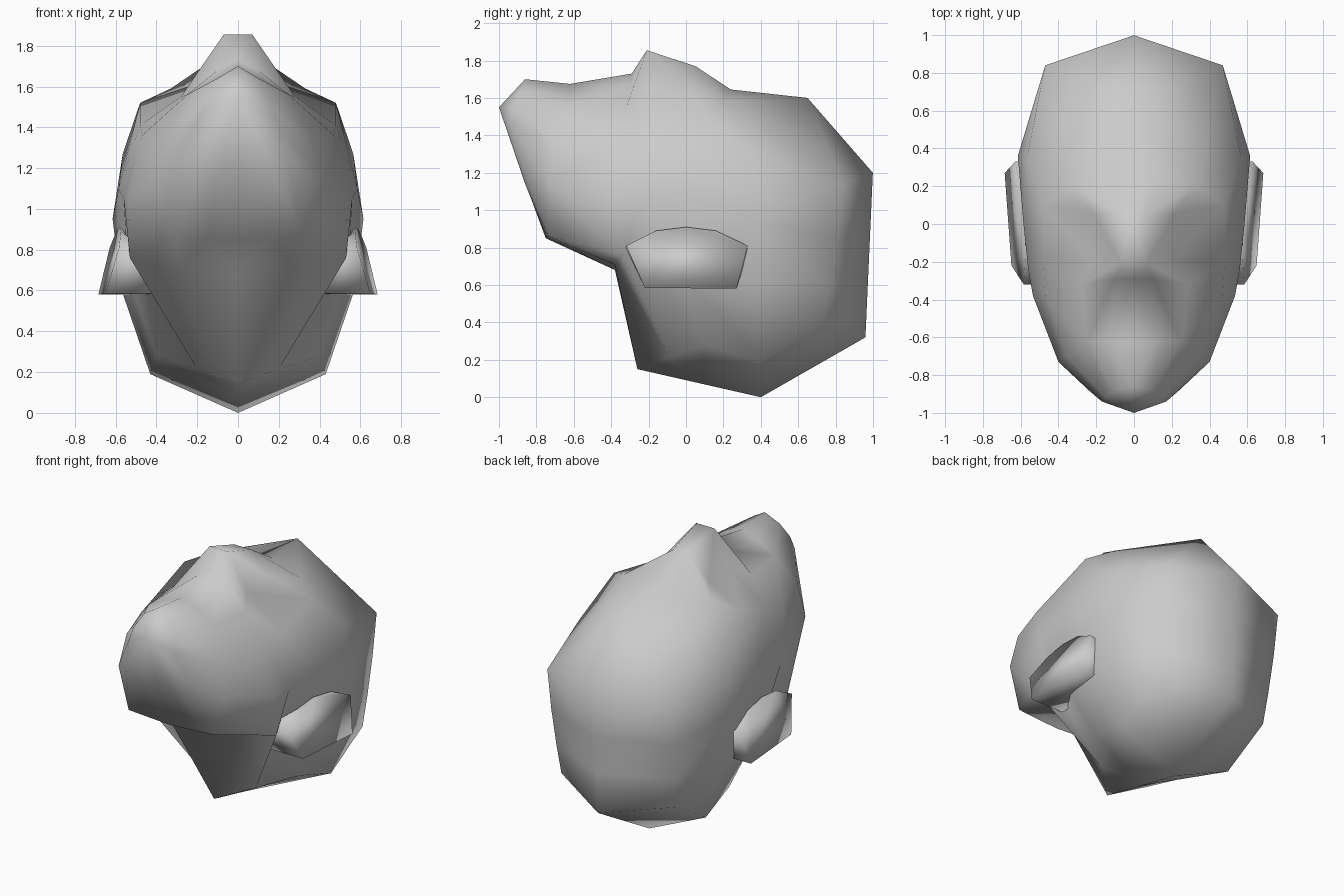
import bpy, bmesh, math
from mathutils import Vector

if "Cube" in bpy.data.objects:
    bpy.data.objects.remove(bpy.data.objects["Cube"], do_unlink=True)

grey = bpy.data.materials.new("plain_grey")
grey.use_nodes = True
colour = (0.6, 0.6, 0.6, 1)
grey.diffuse_color = colour
grey.node_tree.nodes["Principled BSDF"].inputs["Base Color"].default_value = colour
head_centre = Vector((0, 0.1, 0.9))


def finish(bm, name):
    """Clean the mesh, make an object of it and shade it smooth all over."""
    bmesh.ops.remove_doubles(bm, verts=bm.verts[:], dist=0.001)
    bmesh.ops.recalc_face_normals(bm, faces=bm.faces[:])
    mesh = bpy.data.meshes.new(name)
    bm.to_mesh(mesh)
    bm.free()
    mesh.materials.append(grey)
    obj = bpy.data.objects.new(name, mesh)
    bpy.context.collection.objects.link(obj)
    bpy.ops.object.select_all(action="DESELECT")
    obj.select_set(True)
    bpy.context.view_layer.objects.active = obj
    bpy.ops.object.shade_smooth_by_angle(angle=math.pi)


def bulging_patch(bm, a, b, c, d):
    """Split a four-cornered patch along the diagonal that bulges outward."""
    pa, pb, pc, pd = a.co, b.co, c.co, d.co
    normal = (pc - pa).cross(pd - pb)
    if normal.dot(pa + pb + pc + pd - 4 * head_centre) < 0:
        normal.negate()
    if normal.dot(pa + pc - pb - pd) >= 0:
        triangles = (a, b, c), (a, c, d)
    else:
        triangles = (a, b, d), (b, c, d)
    for triangle in triangles:
        bm.faces.new(triangle)


def loft(name, half_rings):
    """Skin the half rings, each given from top to bottom, on both sides."""
    bm = bmesh.new()
    for side in (1, -1):
        rings = [[bm.verts.new((side * x, y, z)) for x, y, z in half] for half in half_rings]
        for front, rear in zip(rings, rings[1:]):
            for i in range(len(front) - 1):
                bulging_patch(bm, front[i], front[i + 1], rear[i + 1], rear[i])
    finish(bm, name)


# Quiff: from the pointed tip back to the brow
quiff = [
    [(0, -1, 1.55)] * 8,
    [(0, -.86, 1.7), (.1, -.88, 1.64), (.15, -.92, 1.55), (.17, -.94, 1.47),
     (.24, -.88, 1.25), (.2, -.86, 1.14), (.1, -.865, 1.16), (0, -.87, 1.19)],
    [(0, -.62, 1.675), (.13, -.62, 1.62), (.25, -.62, 1.56), (.36, -.7, 1.36),
     (.4, -.73, 1.14), (.32, -.735, .86), (.15, -.745, .855), (0, -.75, .85)],
]
# Crown: the tuft on top, the hairline and the face below it
crown = [
    [(0, -.29, 1.73), (.1, -.29, 1.68), (.28, -.32, 1.55), (.47, -.38, 1.36),
     (.535, -.38, 1.05), (.53, -.34, .76), (.28, -.38, .71), (0, -.38, .68)],
    [(0, -.21, 1.855), (.07, -.21, 1.855), (.21, -.2, 1.61), (.48, -.2, 1.41),
     (.56, -.24, 1.05), (.46, -.22, .73), (.2, -.09, .215), (0, -.26, .15)],
    [(0, .05, 1.77), (.065, .05, 1.77), (.21, .05, 1.62), (.48, .1, 1.52),
     (.585, 0, 1.1), (.54, -.05, .68), (.4, .1, .28), (0, .07, .075)],
]
# Back: the widest part, then the rear corners
top_corner, side_corner = (0, .65, 1.6), (.47, .84, 1.14)
back = [
    [(0, .17, 1.645), (.1, .24, 1.645), (.33, .2, 1.59), (.565, .36, 1.27),
     (.615, .36, .95), (.57, .36, .6), (.43, .4, .19), (0, .4, 0)],
    [top_corner] * 3 + [side_corner, (.46, .81, .85), (.45, .77, .6),
                        (.44, .73, .39), (0, .68, .16)],
]
# Upright ridge that closes the back
ridge = [(0, 0.945 + 0.045 * z, z) for z in (1.2, 1.2, 1.2, 1.2, .85, .6, .32, .32)]
loft("hair", quiff + crown + back + [ridge])

# Ears: thick flared slabs that lean outward towards the bottom
ear_outline = [(-.32, .81), (-.16, .89), (0, .91), (.16, .89), (.33, .81), (.27, .58), (-.22, .585)]
for side, name in ((1, "left_ear"), (-1, "right_ear")):
    bm = bmesh.new()
    inner = [bm.verts.new((side * 0.4, y, min(z, 0.76))) for y, z in ear_outline]
    outer = [bm.verts.new((side * (0.58 + 0.26 * (0.91 - z) + 0.07 * y), y, z))
             for y, z in ear_outline]
    for i in range(len(inner)):
        bm.faces.new((inner[i - 1], inner[i], outer[i], outer[i - 1]))
    bm.faces.new(outer)
    bm.faces.new(inner)
    finish(bm, name)
